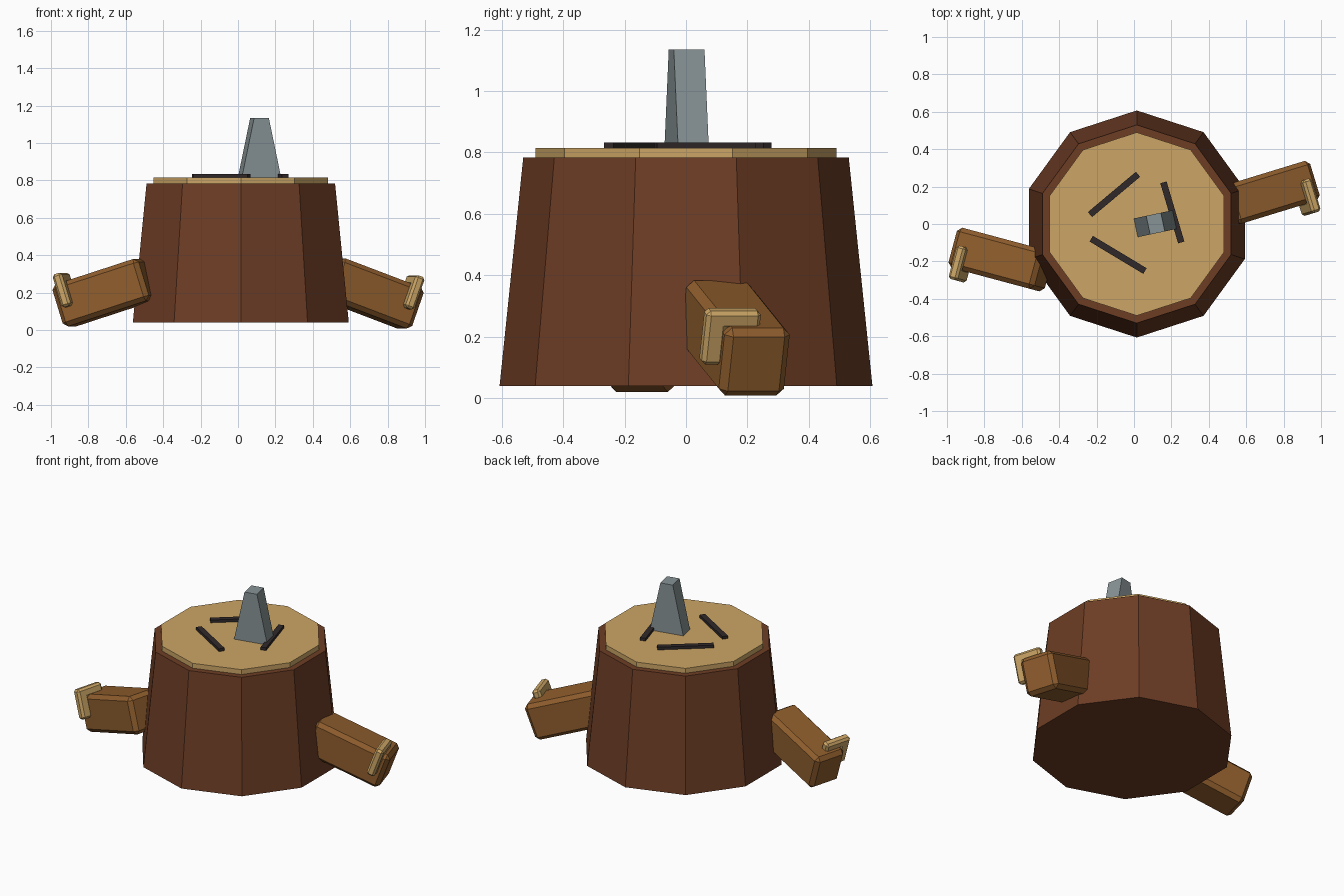
import bpy, bmesh, math
from mathutils import Matrix, Vector

cube = bpy.data.objects.get("Cube")
if cube:
    bpy.data.objects.remove(cube, do_unlink=True)


def material(name, srgb):
    col = [c / 12.92 if c < 0.04 else ((c + 0.055) / 1.055) ** 2.4 for c in srgb] + [1]
    m = bpy.data.materials.new(name)
    m.use_nodes = True
    m.diffuse_color = col
    m.node_tree.nodes["Principled BSDF"].inputs["Base Color"].default_value = col
    return m


bark = material("bark brown", (0.43, 0.24, 0.145))
limb = material("branch brown", (0.56, 0.365, 0.175))
wood = material("cut wood tan", (0.80, 0.65, 0.40))
dark = material("dark slit", (0.19, 0.16, 0.165))
steel = material("blade grey", (0.53, 0.575, 0.585))


def prism(name, lower, upper, z0, z1, mat, matrix=Matrix(), bevel=0):
    """Solid between two matching outlines at heights z0 and z1."""
    bm = bmesh.new()
    a = [bm.verts.new((x, y, z0)) for x, y in lower]
    b = [bm.verts.new((x, y, z1)) for x, y in upper]
    bm.faces.new(a)
    bm.faces.new(b)
    for i in range(len(a)):
        j = (i + 1) % len(a)
        bm.faces.new((a[i], a[j], b[j], b[i]))
    bmesh.ops.recalc_face_normals(bm, faces=bm.faces)
    if bevel:
        bmesh.ops.bevel(bm, geom=bm.edges[:], offset=bevel, segments=1, affect='EDGES')
    me = bpy.data.meshes.new(name)
    bm.to_mesh(me)
    bm.free()
    me.materials.append(mat)
    ob = bpy.data.objects.new(name, me)
    ob.matrix_world = matrix
    bpy.context.collection.objects.link(ob)
    return ob


def ring(r, n=10):
    return [(r * math.sin(math.tau * i / n), r * math.cos(math.tau * i / n)) for i in range(n)]


def rect(w, d):
    return [(-w / 2, -d / 2), (w / 2, -d / 2), (w / 2, d / 2), (-w / 2, d / 2)]


def placed(x, y, degrees):
    return Matrix.Translation((x, y, 0)) @ Matrix.Rotation(math.radians(degrees), 4, 'Z')


# Stump and its cut top
centre = Matrix.Translation((0.015, 0, 0))
prism("stump", ring(0.607), ring(0.53), 0.04, 0.783, bark, centre)
prism("cut_top", ring(0.49), ring(0.49), 0.775, 0.815, wood, centre)

# Slits on the cut top
for i, (x, y, angle) in enumerate([(-0.107, 0.158, 40), (-0.085, -0.165, -31), (0.205, 0.062, -73.5)]):
    bar = rect(0.335, 0.035)
    prism(f"slit_{i + 1}", bar, bar, 0.81, 0.833, dark, placed(x, y, angle))

# Tapered blade
prism("blade", rect(0.216, 0.102), rect(0.08, 0.102), 0.812, 1.135, steel, placed(0.115, 0.002, 12))


# Branch with a bracket wrapped over its top and front side
def branch(side, pos, yaw, pitch):
    yaw, pitch = math.radians(yaw), math.radians(pitch)
    along = Vector((math.cos(yaw) * math.cos(pitch), math.sin(yaw) * math.cos(pitch), -math.sin(pitch)))
    front = Vector((-math.sin(yaw), math.cos(yaw), 0))
    if front.y > 0:
        front = -front
    up = along.cross(front)
    if up.z < 0:
        up = -up
    # Local axes: x towards the front side, y up, z along the branch
    frame = Matrix((front, up, along)).transposed().to_4x4()
    frame = Matrix.Translation(pos) @ frame
    box = rect(0.222, 0.235)
    for name, outline, z0, z1, mat, bev in (
            ("branch", box, -0.25, 0.25, limb, 0.024),
            ("bracket", [(-0.015, 0.105), (0.1, 0.105), (0.1, -0.02), (0.17, -0.02),
                         (0.17, 0.165), (-0.015, 0.165)], 0.157, 0.21, wood, 0.013)):
        ob = prism(f"{side}_{name}", outline, outline, z0, z1, mat, bevel=bev)
        ob.data.transform(frame)
        if frame.determinant() < 0:
            ob.data.flip_normals()


branch("left", (0.712, 0.16, 0.196), 17, 20)
branch("right", (-0.712, -0.19, 0.2), 165, 17.5)
